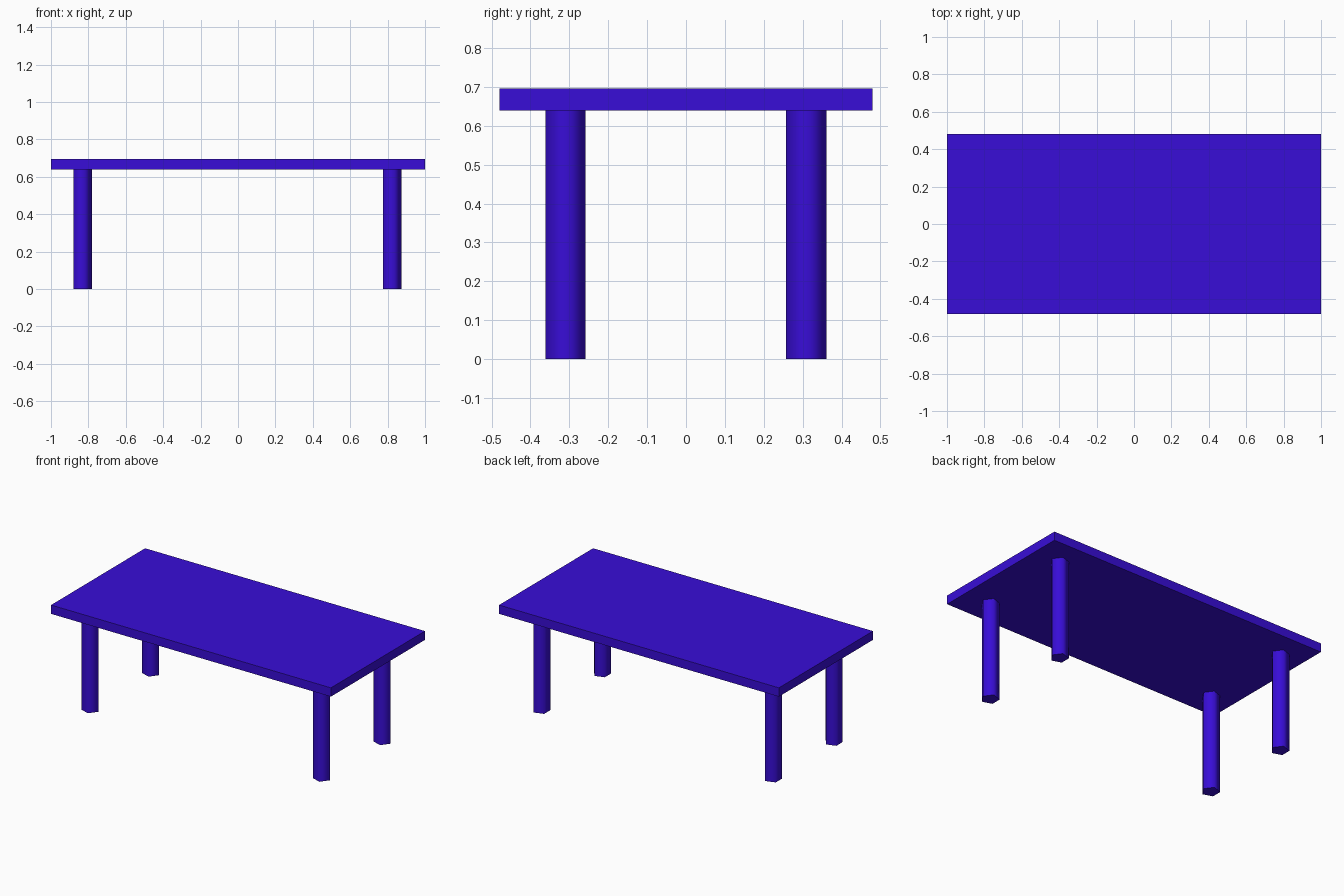
import bpy
from math import radians

cube = bpy.data.objects.get("Cube")
if cube:
    bpy.data.objects.remove(cube, do_unlink=True)

# Single violet-blue finish
COLOUR = (0.04, 0.004, 0.68, 1.0)
paint = bpy.data.materials.new("violet_blue")
paint.use_nodes = True
paint.diffuse_color = COLOUR
paint.node_tree.nodes["Principled BSDF"].inputs["Base Color"].default_value = COLOUR

TOP_Z, UNDERSIDE_Z = 0.696, 0.639


def finish(name):
    obj = bpy.context.object
    obj.name = obj.data.name = name
    obj.data.materials.append(paint)
    bpy.ops.object.transform_apply(location=False, rotation=True, scale=True)
    return obj


# Flat rectangular top
bpy.ops.mesh.primitive_cube_add(size=1, location=(0, 0, (TOP_Z + UNDERSIDE_Z) / 2))
bpy.context.object.scale = (2, 0.96, TOP_Z - UNDERSIDE_Z)
finish("table_top")


# Five-sided legs with softened sides and one corner pointing along +x
def add_leg(name, x, y):
    bpy.ops.mesh.primitive_cylinder_add(
        vertices=5, radius=0.0545, depth=UNDERSIDE_Z,
        location=(x, y, UNDERSIDE_Z / 2), rotation=(0, 0, radians(-90)))
    finish(name)
    bpy.ops.object.shade_smooth_by_angle(angle=radians(80))


for end, y in (("front", -0.31), ("back", 0.309)):
    for side, x in (("right", -0.836), ("left", 0.819)):
        add_leg(f"{end}_{side}_leg", x, y)
